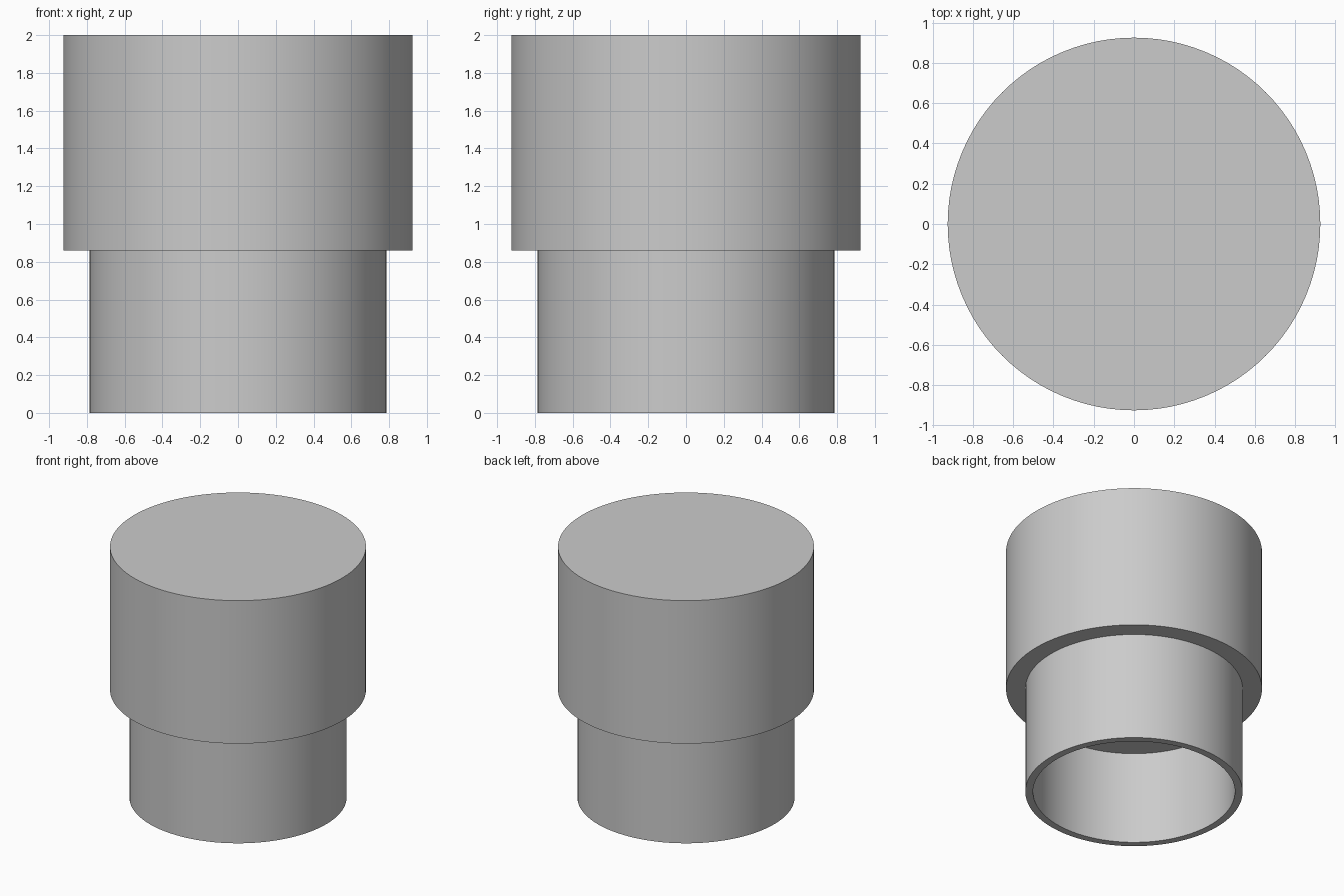
import bpy
import bmesh
import math

SEGMENTS = 96

default_cube = bpy.data.objects.get("Cube")
if default_cube:
    bpy.data.objects.remove(default_cube, do_unlink=True)

# Plain grey material
grey = bpy.data.materials.new("plain_grey")
grey.use_nodes = True
colour = (0.6, 0.6, 0.6, 1.0)
grey.diffuse_color = colour
grey.node_tree.nodes["Principled BSDF"].inputs["Base Color"].default_value = colour


def lathe(name, profile, material):
    """Revolve a (radius, height) profile that starts and ends on the z axis."""
    bm = bmesh.new()
    verts = [bm.verts.new((r, 0, z)) for r, z in profile]
    edges = [bm.edges.new(pair) for pair in zip(verts, verts[1:])]
    bmesh.ops.spin(bm, geom=verts + edges, cent=(0, 0, 0), axis=(0, 0, 1),
                   angle=math.tau, steps=SEGMENTS)
    bmesh.ops.remove_doubles(bm, verts=bm.verts, dist=0.0001)
    # Merge each flat end fan into a single disc
    hubs = [v for v in bm.verts if math.hypot(v.co.x, v.co.y) < 0.001]
    bmesh.ops.dissolve_verts(bm, verts=hubs)
    bmesh.ops.recalc_face_normals(bm, faces=bm.faces)
    mesh = bpy.data.meshes.new(name)
    bm.to_mesh(mesh)
    bm.free()
    mesh.materials.append(material)
    obj = bpy.data.objects.new(name, mesh)
    bpy.context.collection.objects.link(obj)
    bpy.ops.object.select_all(action="DESELECT")
    obj.select_set(True)
    bpy.context.view_layer.objects.active = obj
    bpy.ops.object.shade_smooth_by_angle(angle=math.radians(30))
    return obj


# Solid wide head stepping down to a hollow sleeve open at the bottom
top, step, bore_end = 2.0, 0.86, 0.74
head_radius, sleeve_radius, bore_radius = 0.925, 0.785, 0.73

lathe("stepped_cap", [
    (0, top), (head_radius, top),
    (head_radius, step), (sleeve_radius, step),
    (sleeve_radius, 0), (bore_radius, 0),
    (bore_radius, bore_end), (0, bore_end),
], grey)
